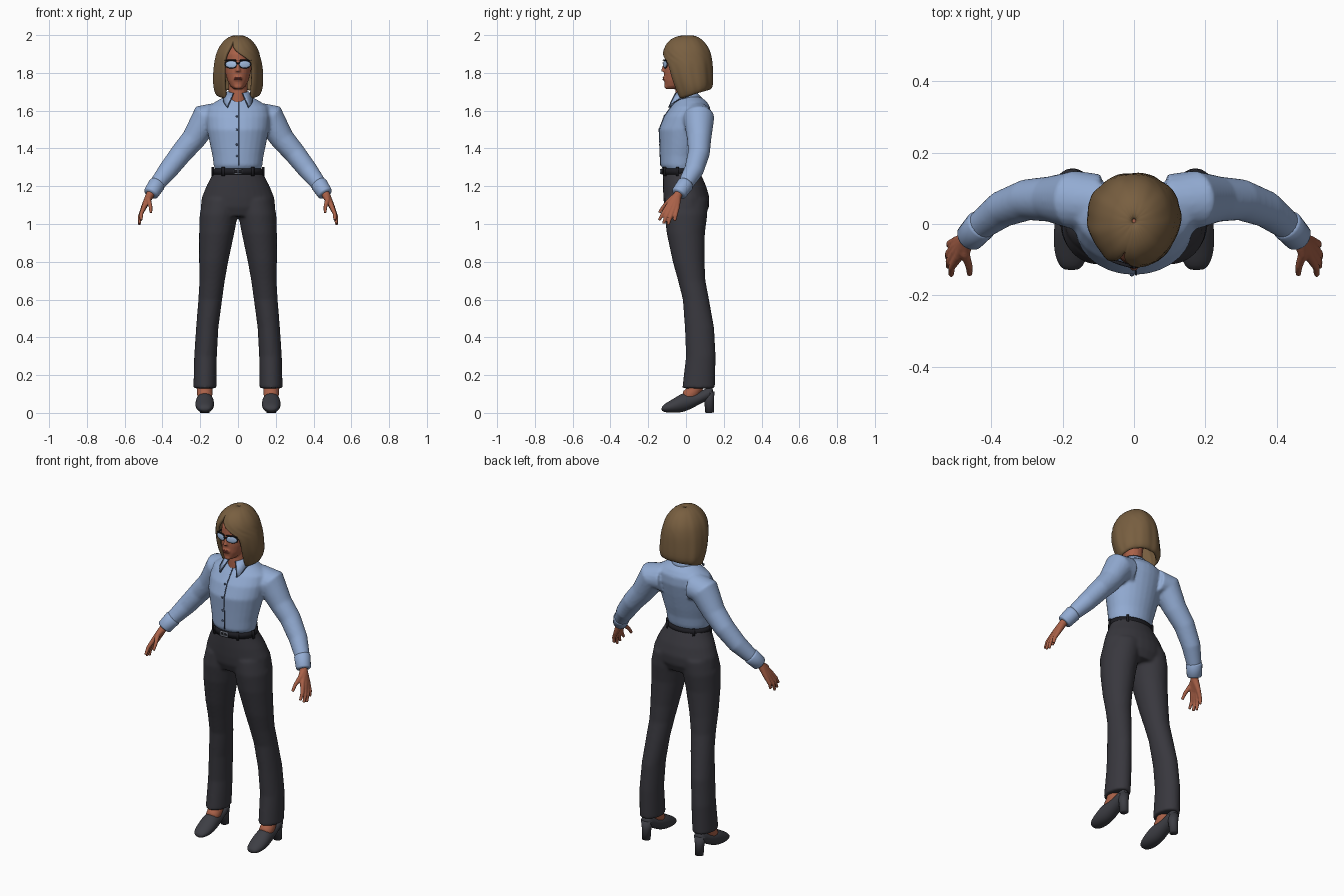
import bpy, bmesh
from math import sin, cos, asin, pi, radians
from mathutils import Vector, Matrix

cube = bpy.data.objects.get("Cube")
if cube:
    bpy.data.objects.remove(cube, do_unlink=True)


def material(name, r, g, b):
    m = bpy.data.materials.new(name)
    m.use_nodes = True
    m.diffuse_color = (r, g, b, 1)
    node = m.node_tree.nodes["Principled BSDF"]
    node.inputs["Base Color"].default_value = (r, g, b, 1)
    node.inputs["Roughness"].default_value = 0.7
    return m


SKIN = material("warm skin", .4, .12, .065)
HAIR = material("light brown hair", .19, .115, .052)
SHIRT = material("pale blue shirt", .29, .41, .65)
SEAM = material("dark blue seam", .06, .09, .16)
CLOTH = material("charcoal cloth", .04, .039, .048)
SHOE = material("dark grey leather", .047, .048, .058)
BLACK = material("black trim", .012, .012, .016)
LENS = material("pale lens", .38, .53, .78)
METAL = material("grey metal", .3, .33, .4)
LIPS = material("dark lips", .25, .055, .04)


def finish(bm, name, mat, voxel=0, smooth=4, subsurf=0, solid=0):
    """Turn a bmesh into a smooth object, optionally fused by voxels."""
    bmesh.ops.recalc_face_normals(bm, faces=bm.faces)
    me = bpy.data.meshes.new(name)
    bm.to_mesh(me)
    bm.free()
    me.materials.append(mat)
    for p in me.polygons:
        p.use_smooth = True
    ob = bpy.data.objects.new(name, me)
    bpy.context.collection.objects.link(ob)
    if voxel:
        r = ob.modifiers.new("fuse", 'REMESH')
        r.mode, r.voxel_size, r.use_smooth_shade = 'VOXEL', voxel, True
        s = ob.modifiers.new("soften", 'SMOOTH')
        s.factor, s.iterations = .5, smooth
    if solid:
        s = ob.modifiers.new("thickness", 'SOLIDIFY')
        s.thickness, s.offset = solid, -1
    if subsurf:
        ob.modifiers.new("round", 'SUBSURF').levels = subsurf
    return ob


def loft(bm, rings, closed=True):
    """Bridge rows of points; closed rows are capped at both ends."""
    rows = [[bm.verts.new(p) for p in ring] for ring in rings]
    n = len(rows[0])
    for a, b in zip(rows, rows[1:]):
        for i in range(n if closed else n - 1):
            j = (i + 1) % n
            bm.faces.new((a[i], a[j], b[j], b[i]))
    if closed:
        bm.faces.new(rows[0])
        bm.faces.new(rows[-1])


def oval(x, z, rx, front, back, n=28):
    c, r = (front + back) / 2, (back - front) / 2
    return [(x + rx * sin(2 * pi * i / n), c - r * cos(2 * pi * i / n), z) for i in range(n)]


def tube(bm, path, side=1, n=14):
    """Round tube through (x, y, z, radius) stations, mirrored when side is -1."""
    pts = [Vector((side * p[0], p[1], p[2])) for p in path]
    rings = []
    for i, p in enumerate(pts):
        t = (pts[min(i + 1, len(pts) - 1)] - pts[max(i - 1, 0)]).normalized()
        u = t.cross(Vector((0, 1, .1))).normalized()
        v = t.cross(u)
        rings.append([p + path[i][3] * (u * cos(2 * pi * k / n) + v * sin(2 * pi * k / n))
                      for k in range(n)])
    loft(bm, rings)


def blob(bm, loc, scale, turn=0):
    m = Matrix.Translation(loc) @ Matrix.Rotation(turn, 4, 'Z') @ Matrix.Diagonal((*scale, 1))
    bmesh.ops.create_uvsphere(bm, u_segments=20, v_segments=12, radius=1, matrix=m)


def box(bm, loc, size, turn=0):
    m = Matrix.Translation(loc) @ Matrix.Rotation(turn, 4, 'Z') @ Matrix.Diagonal((*size, 1))
    bmesh.ops.create_cube(bm, size=1, matrix=m)


SIDES = ((1, "left"), (-1, "right"))

# Trousers: hips and two flared legs fused; rows are z, centre x, half width, front, back
hips = [(1.04, .15, -.095, .1), (1.09, .198, -.115, .122), (1.14, .192, -.12, .124),
        (1.2, .168, -.122, .107), (1.25, .142, -.122, .085), (1.29, .127, -.12, .066)]
leg = [(.13, .175, .061, -.02, .153), (.3, .172, .06, 0, .157), (.45, .163, .059, -.006, .149),
       (.6, .147, .063, -.017, .122), (.7, .137, .067, -.042, .103), (.8, .129, .077, -.07, .098),
       (.95, .113, .093, -.102, .1), (1.05, .102, .101, -.114, .113), (1.13, .085, .1, -.11, .115)]
bm = bmesh.new()
loft(bm, [oval(0, *r) for r in hips])
for s, _ in SIDES:
    loft(bm, [oval(s * x, z, w, f, b) for z, x, w, f, b in leg])
finish(bm, "trousers", CLOTH, voxel=.009)

# Belt with loops and buckle
bm = bmesh.new()
loft(bm, [oval(0, z, .134, -.131, .074, 40) for z in (1.262, 1.295)])
for a in (35, 80, 140, 220, 280, 325):
    t = radians(a)
    box(bm, (.135 * sin(t), -.028 - .103 * cos(t), 1.278), (.014, .01, .048), t)
finish(bm, "belt", BLACK)
bm = bmesh.new()
for z in (1.268, 1.289):
    box(bm, (0, -.133, z), (.05, .01, .006))
for x in (-.022, 0, .022):
    box(bm, (x, -.133, 1.278), (.006, .01, .024))
finish(bm, "buckle", METAL)

# Shirt: torso and sleeves fused
torso = [(1.285, .12, -.118, .06), (1.31, .129, -.135, .07), (1.36, .135, -.137, .078),
         (1.42, .148, -.139, .095), (1.5, .164, -.143, .115), (1.57, .17, -.116, .13),
         (1.62, .16, -.08, .128), (1.65, .115, -.056, .108), (1.675, .07, -.042, .075)]
sleeve = [(.1, .06, 1.565, .08), (.17, .068, 1.56, .082), (.235, .07, 1.45, .064),
          (.3, .068, 1.375, .058), (.37, .042, 1.285, .052), (.425, 0, 1.215, .042),
          (.455, -.03, 1.175, .036)]
bm = bmesh.new()
loft(bm, [oval(0, *r) for r in torso])
for s, _ in SIDES:
    tube(bm, sleeve, s, 20)
finish(bm, "shirt", SHIRT, voxel=.008)
for s, label in SIDES:
    bm = bmesh.new()
    tube(bm, [(.425, 0, 1.215, .041), (.43, -.004, 1.209, .045),
              (.46, -.037, 1.163, .041), (.463, -.04, 1.158, .036)], s, 20)
    finish(bm, label + "_cuff", SHIRT)

# Front seam and buttons follow the torso profile
bm = bmesh.new()
tube(bm, [(.006, f + .001, z, .003) for z, w, f, b in torso[1:]], n=8)
for z, w, f, b in torso[2:6]:
    blob(bm, (-.006, f, z), (.006, .004, .006))
finish(bm, "shirt_placket", SEAM)

# Folded collar with two points at the front
top, bottom = [], []
for i in range(33):
    a = radians(24 + 312 * i / 32)
    t = max(0, cos(a)) ** 3
    top.append((.057 * sin(a), -.004 - .057 * cos(a), 1.702 - .012 * t))
    bottom.append(((.08 + .075 * t) * sin(a), .005 - .08 * cos(a) - .032 * t, 1.668 - .066 * t))
bm = bmesh.new()
loft(bm, [top, bottom], closed=False)
finish(bm, "collar", SHIRT, solid=.006)
bm = bmesh.new()
for s, _ in SIDES:
    ends = [bottom[k] for k in (0, 2, 4, 7)]
    tube(bm, [(*p, .0025) for p in [top[0]] + ends], s, 6)
finish(bm, "collar_edge", SEAM)

# Head with nose and neck
face = [(1.715, .022, -.102, -.04), (1.73, .04, -.112, 0), (1.76, .056, -.116, .04),
        (1.8, .067, -.116, .07), (1.85, .072, -.114, .085), (1.9, .071, -.111, .09),
        (1.94, .058, -.09, .08), (1.96, .035, -.06, .05)]
bm = bmesh.new()
loft(bm, [oval(0, *r) for r in face])
tube(bm, [(0, -.01, 1.6, .052), (0, -.008, 1.68, .05), (0, 0, 1.77, .05)])
tube(bm, [(0, -.108, 1.86, .008), (0, -.117, 1.83, .009), (0, -.121, 1.806, .013)])
blob(bm, (0, -.114, 1.77), (.024, .009, .013))
blob(bm, (0, -.1, 1.728), (.022, .015, .014))
finish(bm, "head", SKIN, voxel=.005, smooth=3)
bm = bmesh.new()
for z in (1.774, 1.766):
    blob(bm, (0, -.118, z), (.021, .006, .0045))
finish(bm, "lips", LIPS)

# Glasses
frame, lens = bmesh.new(), bmesh.new()
for s, _ in SIDES:
    blob(frame, (s * .036, -.109, 1.846), (.036, .004, .023), s * .3)
    blob(lens, (s * .036, -.112, 1.845), (.031, .004, .018), s * .3)
    tube(frame, [(.069, -.098, 1.853, .004), (.076, -.06, 1.853, .004), (.075, .02, 1.85, .004)], s, 8)
    blob(frame, (s * .036, -.112, 1.867), (.036, .004, .004), s * .3)
blob(frame, (0, -.121, 1.852), (.012, .004, .004))
finish(frame, "glasses_frame", BLACK)
finish(lens, "glasses_lenses", LENS)

# Bob hair: z, half width, front, back, and the x limits of the face opening
bob = [(2, .004, .005, .013, 0, 0), (1.997, .035, -.04, .05, -.012, -.012),
       (1.98, .068, -.083, .085, -.025, -.025), (1.94, .1, -.115, .118, -.038, -.036),
       (1.905, .115, -.127, .133, -.06, 0), (1.875, .122, -.128, .139, -.068, .048),
       (1.85, .127, -.124, .142, -.072, .076), (1.8, .132, -.112, .144, -.072, .078),
       (1.74, .133, -.09, .145, -.07, .075), (1.69, .127, -.066, .142, -.066, .07),
       (1.652, .115, -.052, .13, -.066, .07)]
rows = []
for z, w, f, b, lo, hi in bob:
    start, end = asin(hi / w), 2 * pi + asin(lo / w)
    c, r, row = (f + b) / 2, (b - f) / 2, []
    drop = min(1, max(0, (1.76 - z) / .1))
    for i in range(49):
        a = start + (end - start) * i / 48
        k = 1 + .014 * sin(9 * a + 1) * min(1, (2 - z) / .05) + .008 * sin(17 * a)
        row.append((w * k * sin(a), c - r * k * cos(a), z + .055 * drop * (1 - cos(a)) / 2))
    rows.append(row)
bm = bmesh.new()
loft(bm, rows, closed=False)
bmesh.ops.remove_doubles(bm, verts=bm.verts, dist=.0006)
finish(bm, "hair", HAIR, subsurf=1, solid=.02)

# Hands: fingers fan out from the wrist and fuse into a palm
fingers = [((.493, -.092, 1.1), (.512, -.122, 1.055), (.513, -.143, 1.02)),
           ((.499, -.078, 1.092), (.519, -.105, 1.04), (.521, -.12, 1.002)),
           ((.5, -.063, 1.088), (.521, -.083, 1.035), (.523, -.095, .996)),
           ((.497, -.047, 1.088), (.517, -.055, 1.046), (.52, -.06, 1.016)),
           ((.474, -.085, 1.127), (.463, -.118, 1.093), (.461, -.142, 1.06))]
for s, label in SIDES:
    bm = bmesh.new()
    for joints in fingers:
        path = [(.45, -.025, 1.185), (.468, -.045, 1.15), *joints]
        tube(bm, [(*p, r) for p, r in zip(path, (.024, .022, .014, .0105, .008))], s, 10)
    finish(bm, label + "_hand", SKIN, voxel=.004, smooth=3)

# Heeled shoes: rows are y, half width, sole height, top height
shoe = [(-.13, .018, .012, .03), (-.118, .034, .005, .045), (-.09, .046, 0, .062),
        (-.05, .051, 0, .085), (-.01, .049, .004, .112), (.035, .043, .025, .105),
        (.08, .038, .05, .115), (.12, .036, .07, .138), (.145, .026, .08, .14)]
for s, label in SIDES:
    x = s * .176
    bm = bmesh.new()
    loft(bm, [[(x + px, y, pz) for px, pz, _ in oval(0, 0, w, lo, hi, 20)]
              for y, w, lo, hi in shoe])
    finish(bm, label + "_shoe", SHOE, subsurf=1)
    bm = bmesh.new()
    tube(bm, [(.176, .118, .11, .034), (.176, .122, .06, .026), (.176, .126, 0, .024)], s)
    finish(bm, label + "_heel", SHOE)
    bm = bmesh.new()
    tube(bm, [(.176, .07, .22, .04), (.176, .055, .13, .043), (.176, .02, .09, .042),
              (.176, -.012, .078, .036)], s)
    finish(bm, label + "_ankle", SKIN, subsurf=1)
